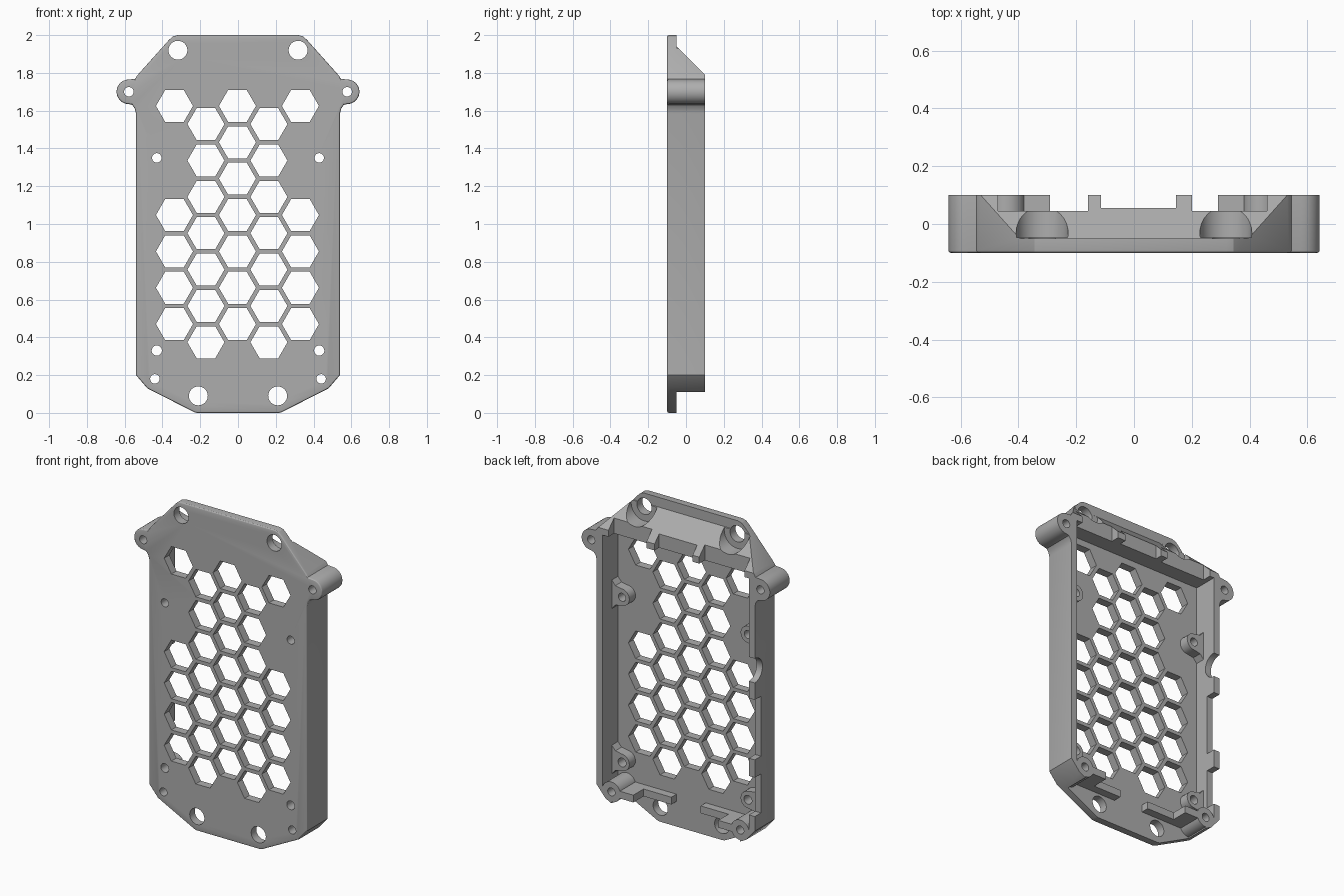
import bpy, bmesh
from math import sin, cos, pi, radians
from mathutils import Vector

if "Cube" in bpy.data.objects:
    bpy.data.objects.remove(bpy.data.objects["Cube"], do_unlink=True)

grey = bpy.data.materials.new("mid grey plastic")
grey.use_nodes = True
COLOUR = (0.42, 0.42, 0.42, 1)
grey.diffuse_color = COLOUR
grey.node_tree.nodes["Principled BSDF"].inputs["Base Color"].default_value = COLOUR

FRONT, FLOOR, RIM = -0.1, -0.05, 0.1


def circle(x, z, r, n=32, turn=0.0):
    return [(x + r * cos(turn + 2 * pi * i / n), z + r * sin(turn + 2 * pi * i / n)) for i in range(n)]


def rect(x0, x1, z0, z1):
    return [(x0, z0), (x1, z0), (x1, z1), (x0, z1)]


def prisms(name, profiles, a, b, axis="y", bevel=0):
    """Extrude flat profiles from a to b; (x, z) along y, or (y, z) along x."""
    bm = bmesh.new()
    for pts in profiles:
        place = (lambda p, t: (p[0], t, p[1])) if axis == "y" else (lambda p, t: (t, p[0], p[1]))
        base = bm.faces.new([bm.verts.new(place(p, a)) for p in pts])
        rim = list(base.edges)
        ext = bmesh.ops.extrude_face_region(bm, geom=[base], use_keep_orig=True)
        move = Vector((0, b - a, 0)) if axis == "y" else Vector((b - a, 0, 0))
        bmesh.ops.translate(bm, vec=move, verts=[v for v in ext["geom"] if isinstance(v, bmesh.types.BMVert)])
        if bevel:
            bmesh.ops.bevel(bm, geom=rim, offset=bevel, segments=3, profile=0.5, affect="EDGES")
    bmesh.ops.recalc_face_normals(bm, faces=bm.faces)
    me = bpy.data.meshes.new(name)
    bm.to_mesh(me)
    bm.free()
    me.materials.append(grey)
    ob = bpy.data.objects.new(name, me)
    bpy.context.collection.objects.link(ob)
    return ob


def combine(target, tool, op="DIFFERENCE"):
    mod = target.modifiers.new(tool.name, "BOOLEAN")
    mod.object, mod.operation, mod.solver = tool, op, "EXACT"
    bpy.context.view_layer.objects.active = target
    bpy.ops.object.modifier_apply(modifier=mod.name)
    bpy.data.objects.remove(tool, do_unlink=True)


def both(shape):
    return [shape, [(-x, z) for x, z in shape]]


# Outer outline with the two screw ears
ear = [(0.578 + 0.065 * cos(radians(t)), 1.70 + 0.065 * sin(radians(t))) for t in range(90, -91, -12)]
half = [(0.32, 2), (0.345, 1.993), (0.365, 1.975), (0.535, 1.785), (0.545, 1.768)] + ear + [
    (0.56, 1.63), (0.547, 1.612), (0.54, 1.585), (0.54, 0.2), (0.48, 0.13), (0.23, 0.003), (0.215, 0)]
outline = half + [(-x, z) for x, z in reversed(half)]
shell = prisms("case_shell", [outline], FRONT, RIM, bevel=0.01)

# Hollow interior, bottom ledge and sloping top
combine(shell, prisms("cavity", [rect(-0.5, 0.5, 0.2, 1.75)], FLOOR, 0.3))
combine(shell, prisms("ledge_cut", [rect(-0.44, 0.44, -0.1, 0.155)], FLOOR, 0.3))
combine(shell, prisms("top_slope", [[(FLOOR, 2.1), (FLOOR, 1.94), (0.25, 1.64), (0.25, 2.1)]], -1, 1, axis="x"))

# Gaps in the bottom bar and in the top wall, leaving narrow ribs
combine(shell, prisms("bar_gap", [rect(-0.1, 0.1, 0.14, 0.22)], FLOOR, 0.3))
combine(shell, prisms("bar_step", [rect(-0.29, 0.29, 0.14, 0.22)], 0.0, 0.3))
combine(shell, prisms("top_gaps", [rect(-0.47, -0.16, 1.7, 1.9), rect(0.2, 0.46, 1.7, 1.9)], 0.045, 0.3))
combine(shell, prisms("top_middle_gap", [rect(-0.115, 0.145, 1.7, 1.9)], 0.055, 0.3))

# Port openings in one side wall
combine(shell, prisms("ports", [rect(0.04, 0.3, 0.64, 1.01), rect(0.04, 0.3, 0.29, 0.53),
                                circle(0.1, 1.19, 0.075)], -0.7, -0.49, axis="x"))

# Corner posts and teardrop board mounts
combine(shell, prisms("corner_posts", both(circle(0.44, 0.18, 0.062)), -0.07, RIM), "UNION")
for z in (1.35, 0.33):
    arc = [(0.432 + 0.052 * cos(radians(t)), z + 0.052 * sin(radians(t))) for t in range(90, 271, 15)]
    mount = [(0.52, z + 0.11), (0.497, z + 0.085), (0.475, z + 0.06)] + arc + [
        (0.475, z - 0.06), (0.497, z - 0.085), (0.52, z - 0.11)]
    combine(shell, prisms("board_mounts", both(mount), -0.07, 0.01), "UNION")

# Screw head recesses in the slope
combine(shell, prisms("head_recess", both(circle(0.318, 1.92, 0.09)), FLOOR + 0.003, 0.3))

# Screw holes
holes = []
for x, z, r in ((0.318, 1.92, 0.05), (0.21, 0.09, 0.05), (0.578, 1.70, 0.025),
                (0.43, 1.35, 0.025), (0.43, 0.33, 0.027), (0.44, 0.18, 0.025)):
    holes += both(circle(x, z, r))
combine(shell, prisms("screw_holes", holes, -0.3, 0.3))

# Honeycomb vents, as (column, rows counted down from the top)
PITCH = 0.1925
vents = []
for col in range(-2, 3):
    rows = (0, 3, 4, 5, 6) if abs(col) == 2 else range(7)
    drop = PITCH / 2 if abs(col) == 1 else 0
    vents += [circle(col * 0.1667 - 0.003, 1.625 - drop - row * PITCH, 0.098, 6) for row in rows]
combine(shell, prisms("vents", vents, -0.3, 0.0))

bpy.ops.object.select_all(action="DESELECT")
shell.select_set(True)
bpy.context.view_layer.objects.active = shell
bpy.ops.object.shade_smooth_by_angle(angle=radians(25))
